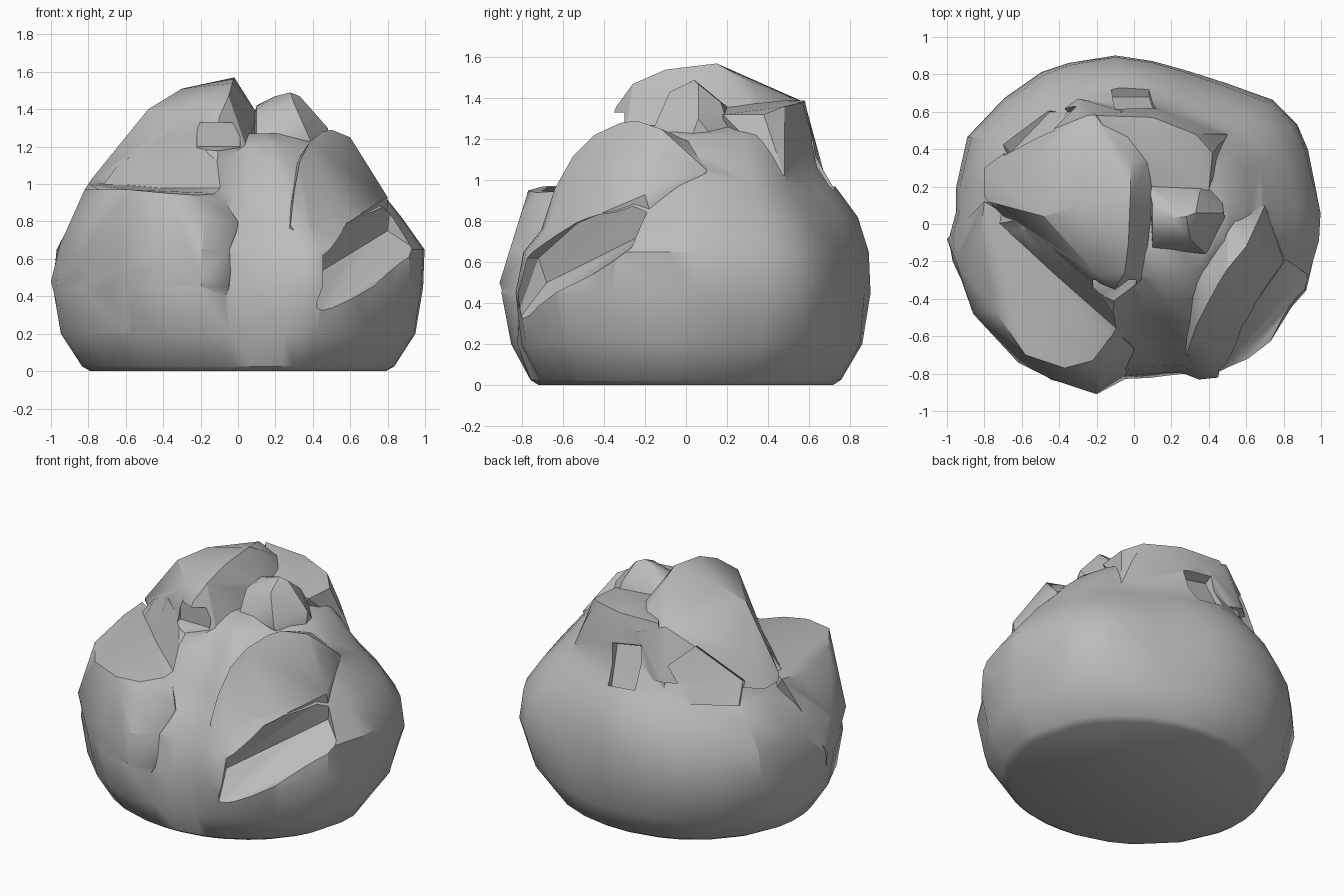
import bpy, bmesh, math

if "Cube" in bpy.data.objects:
    bpy.data.objects.remove(bpy.data.objects["Cube"])

stone = bpy.data.materials.new("stone grey")
stone.diffuse_color = (0.5, 0.5, 0.5, 1)
stone.use_nodes = True
stone.node_tree.nodes["Principled BSDF"].inputs["Base Color"].default_value = stone.diffuse_color


def add_object(name, bm):
    bmesh.ops.recalc_face_normals(bm, faces=bm.faces)
    me = bpy.data.meshes.new(name)
    bm.to_mesh(me)
    bm.free()
    me.materials.append(stone)
    ob = bpy.data.objects.new(name, me)
    bpy.context.collection.objects.link(ob)
    return ob


def hull(name, pts):
    bm = bmesh.new()
    for p in pts:
        bm.verts.new(p)
    res = bmesh.ops.convex_hull(bm, input=bm.verts)
    junk = {v for v in res["geom_interior"] + res["geom_unused"]
            if isinstance(v, bmesh.types.BMVert)}
    bmesh.ops.delete(bm, geom=list(junk), context='VERTS')
    return add_object(name, bm)


def combine(target, other, op):
    m = target.modifiers.new("join", 'BOOLEAN')
    m.operation, m.object, m.solver = op, other, 'EXACT'
    bpy.context.view_layer.objects.active = target
    bpy.ops.object.modifier_apply(modifier=m.name)
    bpy.data.objects.remove(other)


def bump(a, centre, width):
    return math.exp(-((a - centre) / width) ** 2)


# Main boulder: plan outline lofted through scaled levels
outline = [(-1, -.08), (-.96, .07), (-.96, .2), (-.9, .47), (-.7, .68), (-.5, .82),
           (-.35, .87), (-.1, .91), (.1, .88), (.28, .83), (.5, .76), (.75, .67),
           (.88, .54), (.94, .4), (1, .05), (.99, -.1), (.93, -.36), (.85, -.45),
           (.74, -.63), (.62, -.74), (.45, -.83), (.35, -.84), (.25, -.8), (.08, -.81),
           (-.05, -.82), (-.2, -.91), (-.45, -.84), (-.6, -.73), (-.85, -.48), (-.98, -.2)]
# height, scale, shift back, strength of the upper hollows, roundness of the plan
levels = [(0, .8, 0, 0, 1), (.025, .845, 0, 0, 1), (.2, .955, 0, 0, .6), (.45, .99, 0, 0, 0),
          (.65, .97, .01, .2, 0), (.82, .88, .04, .8, 0), (.92, .8, .04, 1, 0),
          (.98, .75, .04, 1, 0), (1.12, .63, .07, 1, 0), (1.22, .52, .1, 1, 0),
          (1.27, .38, .12, 1, 0)]
bm = bmesh.new()
rings = []
for z, s, shift, hollow, rnd in levels:
    ring = []
    for x, y in outline:
        a = math.atan2(y, x)
        r = math.hypot(x, y)
        r += rnd * (1 / math.hypot(math.cos(a) / .99, math.sin(a) / .9) - r)
        k = s * (1 - hollow * (.09 * bump(a, -.9, .4) + .08 * bump(a, -1.55, .3)
                               + .09 * bump(a, .75, .4) + .06 * bump(a, 2.3, .35)))
        if z == .65:  # widest point on the right side
            k += .03 * bump(a, -.05, .4)
        px, py = r * k * math.cos(a), r * k * math.sin(a) + shift
        if z > .95:  # steep wall behind the front left ledge
            over = max(0, -.66 * px - .75 * py - (.485 - (z - .97) * .4))
            px += .66 * over
            py += .75 * over
        ring.append(bm.verts.new((px, py, z)))
    rings.append(ring)
n = len(outline)
for r0, r1 in zip(rings, rings[1:]):
    for i in range(n):
        j = (i + 1) % n
        bm.faces.new((r0[i], r0[j], r1[j]))
        bm.faces.new((r0[i], r1[j], r1[i]))
bm.faces.new(rings[0][::-1])
bm.faces.new(rings[-1])
rock = add_object("rock", bm)

# Flat-topped ledge, front left
ledge = hull("ledge", [
    (-.82, -.05, .97), (-.8, .12, 1), (-.6, 0, 1), (-.1, -.57, .95), (-.22, -.73, .94),
    (-.37, -.77, .95), (-.58, -.7, .97), (-.74, -.47, .97), (0, -.67, .8), (-.18, -.81, .82),
    (-1, -.08, .48), (-.95, -.2, .68), (-.86, -.48, .6), (-.62, -.74, .55), (-.44, -.83, .65),
    (-.2, -.91, .5), (-.05, -.83, .45), (-.05, -.78, .65), (-.93, -.15, .2), (-.6, -.66, .2),
    (-.15, -.82, .2), (-.3, 0, .1), (0, -.4, .3)])

# Tall peak
peak = hull("peak", [
    (-.02, .15, 1.57), (-.03, -.1, 1.54), (-.05, -.26, 1.47), (-.1, -.34, 1.36),
    (-.3, .1, 1.51), (-.2, -.27, 1.43), (-.48, .04, 1.4), (-.02, .33, 1.47),
    (-.78, .12, 1.03), (-.8, .15, 1), (-.12, -.5, .95), (.05, -.3, 1.18), (.1, .1, 1.38),
    (.08, .35, 1.35), (-.25, .58, 1.38), (-.05, .6, 1.3), (-.45, .5, 1.25), (-.62, .3, 1.2),
    (-.8, .3, 1), (-.3, .67, 1.05), (.1, .6, 1)])

# Small square block beside the peak
block = hull("block", [
    (.1, -.13, 1.26), (.38, -.16, 1.25), (.1, -.05, 1.4), (.3, -.08, 1.43), (.2, .03, 1.47),
    (.28, .04, 1.49), (.33, .06, 1.47), (.1, .1, 1.42), (.48, .06, 1.3), (.35, .17, 1.38),
    (.08, .2, 1.36), (.1, -.1, 1), (.5, -.05, 1), (.45, .3, 1)])

# Block at the top of the back
back_block = hull("back_block", [
    (.05, .2, 1.36), (.4, .18, 1.32), (.08, .48, 1.39), (.1, .57, 1.38), (-.2, .58, 1.39),
    (.33, .48, 1.36), (.42, .38, 1.32), (.42, .48, 1.2), (.1, .62, 1.2), (-.2, .62, 1.2),
    (.5, .48, 1.02), (.1, .65, 1), (-.3, .65, 1), (.2, .2, 1)])

# Front right shoulder with the wall below it
shoulder = hull("shoulder", [
    (.45, -.32, 1.28), (.5, -.24, 1.29), (.6, -.12, 1.25), (.38, -.45, 1.22), (.33, -.55, 1.12),
    (.3, -.64, .96), (.28, -.7, .78), (.66, -.1, 1.15), (.7, .1, 1.05), (.8, -.2, .93),
    (.4, -.74, .62), (.57, -.53, .79), (.42, -.68, .52), (.8, -.15, .75), (.2, -.5, .5),
    (.6, 0, .5), (.3, -.2, 1.1), (.5, .1, 1.15)])

# Notch under the peak, gouge in the back left
notch = hull("notch", [(x, y, z) for x in (-.22, .01) for y in (-.7, -.3)
                       for z in (1.2 + (y + .3) * .2, 1.33)])
floor = [(-.36, .42, 1.22), (-.28, .6, 1.13), (-.62, .28, 1), (-.66, .38, .88), (-.45, .6, .92)]
gouge = hull("gouge", floor + [(x - .35, y + .4, z + .25) for x, y, z in floor])
# Groove below the back block
bed = [(-.1, .56, 1.2), (.12, .56, 1.16), (-.12, .68, .95), (.08, .68, .93)]
groove = hull("groove", bed + [(x, y + .4, z + .2) for x, y, z in bed])
# Gash above the front right rim
wall = [(.4, -.72, .62), (.57, -.53, .79), (.82, -.2, .93)]
foot = [(.39, -.68, .5), (.56, -.5, .56), (.8, -.18, .75)]
rim = [(.43, -.84, .29), (.74, -.63, .48), (.97, -.3, .64)]
gash = hull("gash", wall + foot + rim + [(x + .25, y - .25, z) for x, y, z in wall + rim])

for part in (ledge, peak, block, back_block, shoulder):
    combine(rock, part, 'UNION')
for cutter in (notch, gouge, groove, gash):
    combine(rock, cutter, 'DIFFERENCE')

# Smooth shading with sharp breaks
bpy.ops.object.select_all(action='DESELECT')
rock.select_set(True)
bpy.context.view_layer.objects.active = rock
bpy.ops.object.shade_smooth_by_angle(angle=math.radians(32))
